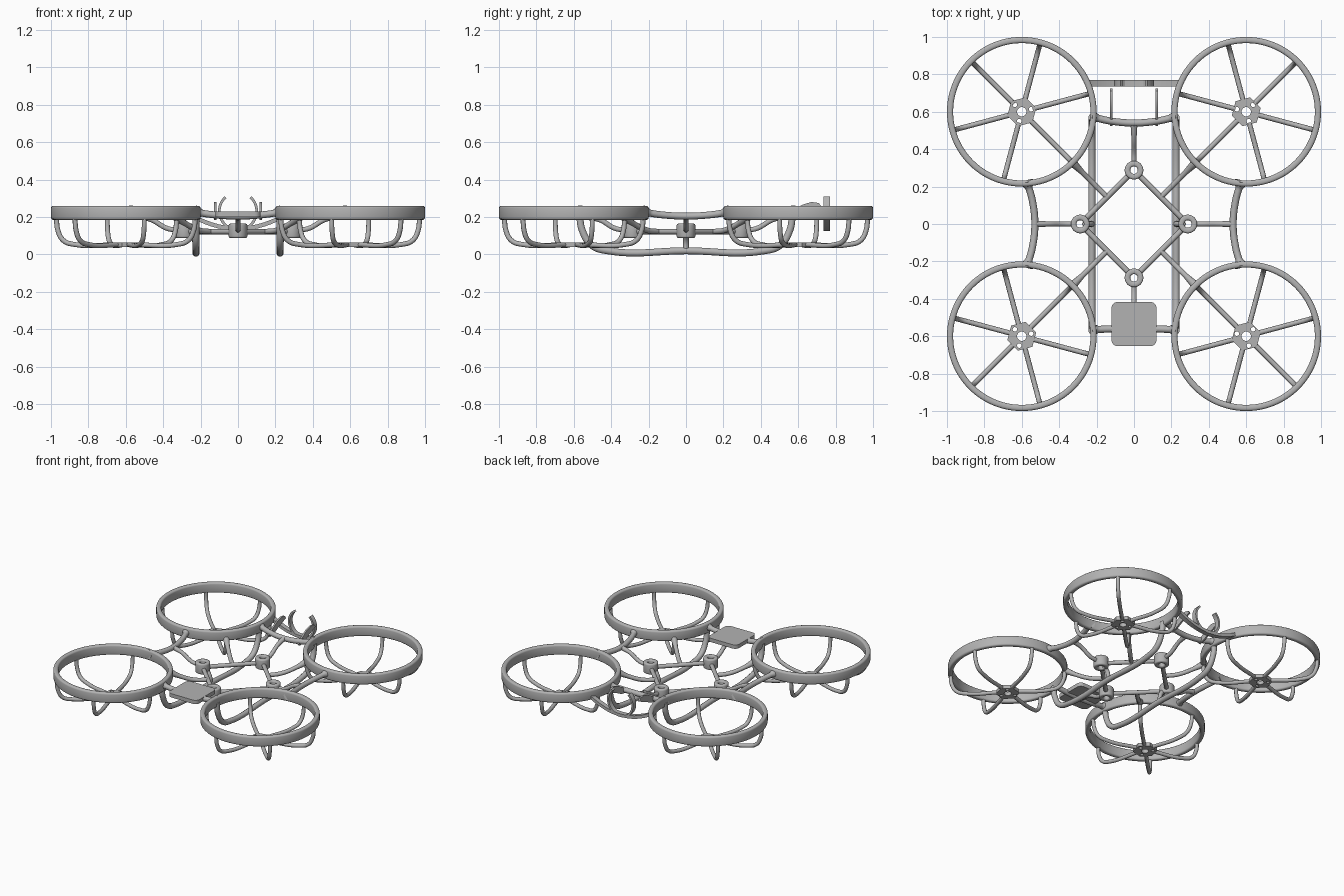
import bpy, bmesh
from math import sin, cos, pi, radians
from mathutils import Vector

old = bpy.data.objects.get("Cube")
if old:
    bpy.data.objects.remove(old, do_unlink=True)

GREY = (0.45, 0.45, 0.45, 1)
mat = bpy.data.materials.new("matte grey")
mat.use_nodes = True
mat.diffuse_color = GREY
mat.node_tree.nodes["Principled BSDF"].inputs["Base Color"].default_value = GREY


def add(name, mesh):
    """Link a mesh with the grey material and smooth it, keeping edges sharp."""
    ob = bpy.data.objects.new(name, mesh)
    bpy.context.collection.objects.link(ob)
    mesh.materials.clear()
    mesh.materials.append(mat)
    bpy.ops.object.select_all(action="DESELECT")
    ob.select_set(True)
    bpy.context.view_layer.objects.active = ob
    bpy.ops.object.shade_smooth_by_angle(angle=radians(40))
    return ob


def from_curve(name, curve):
    tmp = bpy.data.objects.new(name, curve)
    bpy.context.collection.objects.link(tmp)
    bpy.context.view_layer.update()
    deps = bpy.context.evaluated_depsgraph_get()
    mesh = bpy.data.meshes.new_from_object(tmp.evaluated_get(deps))
    bpy.data.objects.remove(tmp, do_unlink=True)
    return add(name, mesh)


def tube(name, pts, r=0.016, flare=(1, 1), closed=False):
    """Round bar through points, optionally wider at its two ends."""
    cu = bpy.data.curves.new(name, "CURVE")
    cu.dimensions = "3D"
    cu.bevel_depth, cu.bevel_resolution = r, 3
    cu.resolution_u, cu.use_fill_caps = 8, True
    sp = cu.splines.new("BEZIER")
    sp.bezier_points.add(len(pts) - 1)
    sp.use_cyclic_u = closed
    for bp, p in zip(sp.bezier_points, pts):
        bp.co = p
        bp.handle_left_type = bp.handle_right_type = "AUTO"
    sp.bezier_points[0].radius, sp.bezier_points[-1].radius = flare
    return from_curve(name, cu)


def circle(r, n, cx=0, cy=0, start=0):
    return [(cx + r * cos(start + 2 * pi * i / n), cy + r * sin(start + 2 * pi * i / n))
            for i in range(n)]


def plate(name, loops, loc, half, bevel=0.0):
    """Flat plate; the first loop is the outline, the others are holes."""
    cu = bpy.data.curves.new(name, "CURVE")
    cu.dimensions, cu.fill_mode = "2D", "BOTH"
    cu.extrude, cu.bevel_depth, cu.offset = half - bevel, bevel, -bevel
    cu.bevel_resolution = 2
    for loop in loops:
        sp = cu.splines.new("POLY")
        sp.points.add(len(loop) - 1)
        sp.use_cyclic_u = True
        for p, (x, y) in zip(sp.points, loop):
            p.co = (x, y, 0, 1)
    ob = from_curve(name, cu)
    ob.location = loc
    return ob


def lathe(name, profile, loc, n=96):
    """Closed (radius, height) profile turned around a vertical axis."""
    bm = bmesh.new()
    rings = [[bm.verts.new((r * cos(2 * pi * i / n), r * sin(2 * pi * i / n), z))
              for r, z in profile] for i in range(n)]
    m = len(profile)
    for i in range(n):
        a, b = rings[i], rings[(i + 1) % n]
        for j in range(m):
            k = (j + 1) % m
            bm.faces.new((a[j], b[j], b[k], a[k]))
    bmesh.ops.recalc_face_normals(bm, faces=bm.faces)
    me = bpy.data.meshes.new(name)
    bm.to_mesh(me)
    bm.free()
    ob = add(name, me)
    ob.location = loc
    return ob


def prism(name, outline, axis):
    """Extrude a 3D outline along a vector."""
    bm = bmesh.new()
    face = bm.faces.new([bm.verts.new(p) for p in outline])
    ext = bmesh.ops.extrude_face_region(bm, geom=[face])
    vs = [v for v in ext["geom"] if isinstance(v, bmesh.types.BMVert)]
    bmesh.ops.translate(bm, verts=vs, vec=axis)
    bmesh.ops.recalc_face_normals(bm, faces=bm.faces)
    me = bpy.data.meshes.new(name)
    bm.to_mesh(me)
    bm.free()
    return add(name, me)


def rounded_box(r_in, r_out, z0, z1, c):
    """Cross-section rectangle with rounded corners."""
    corners = [(r_out - c, z1 - c, 0), (r_in + c, z1 - c, 1),
               (r_in + c, z0 + c, 2), (r_out - c, z0 + c, 3)]
    return [(x + c * cos(pi / 2 * (q + t / 3)), z + c * sin(pi / 2 * (q + t / 3)))
            for x, z, q in corners for t in range(4)]


# Four guarded rotors: ring, curved spokes and drilled hub
for sx, side in ((1, "left"), (-1, "right")):
    for sy, end in ((1, "back"), (-1, "front")):
        tag = f"{end}_{side}"
        cx, cy = 0.6 * sx, 0.6 * sy
        lathe(f"guard_ring_{tag}", rounded_box(0.367, 0.4, 0.185, 0.26, 0.012), (cx, cy, 0))
        for k in range(6):
            a = radians(45 + 60 * k)
            dx, dy = cos(a) * sx, sin(a) * sy
            spoke = [(0.384, 0.2), (0.376, 0.13), (0.345, 0.075), (0.28, 0.053), (0.06, 0.052)]
            tube(f"spoke_{tag}_{k + 1}",
                 [(cx + dx * r, cy + dy * r, z) for r, z in spoke], 0.0135)
        holes = [circle(0.012, 16, *p) for p in circle(0.052, 3, start=radians(45 if sx > 0 else 15))]
        plate(f"hub_{tag}", [circle(0.08, 6, start=radians(15)), circle(0.025, 24)] + holes,
              (cx, cy, 0.052), 0.013)
        # Diagonal arm from the centre frame to the ring
        arm = [(0.145, 0.122), (0.21, 0.13), (0.28, 0.165), (0.335, 0.205)]
        tube(f"diagonal_arm_{tag}", [(sx * d, sy * d, z) for d, z in arm], 0.015, (1, 1.6))

# Square centre frame with a drilled boss on each corner
corners = [Vector((0.288, 0, 0.122)), Vector((0, 0.288, 0.122)),
           Vector((-0.288, 0, 0.122)), Vector((0, -0.288, 0.122))]
for i, p in enumerate(corners):
    q = corners[(i + 1) % 4]
    d = (q - p).normalized() * 0.035
    tube(f"frame_bar_{i + 1}", [p + d, q - d], 0.015)
    lathe(f"frame_boss_{i + 1}", rounded_box(0.02, 0.05, 0.088, 0.165, 0.01), (p.x, p.y, 0), 40)
    # Rising arm from the boss out to the cross tube
    u = p.to_2d().normalized()
    reach = 0.53 if u.x or u.y > 0 else 0.55
    tube(f"boss_arm_{i + 1}", [(u.x * r, u.y * r, z) for r, z in
         ((0.325, 0.13), (0.38, 0.14), (0.46, 0.185), (reach, 0.205))], 0.014, (1, 1.3))

# Cross tubes joining neighbouring rings, flared at their ends
for name, end, mid, swap, s in (("left", 0.575, 0.53, True, 1), ("right", 0.575, 0.53, True, -1),
                                ("back", 0.575, 0.54, False, 1), ("front", 0.565, 0.56, False, -1)):
    pts = []
    for t in (-0.228, -0.19, -0.12, 0, 0.12, 0.19, 0.228):
        f = (abs(t) / 0.228) ** 2
        o = s * (mid + (end - mid) * f)
        z = 0.205 + 0.022 * f
        pts.append((o, t, z) if swap else (t, o, z))
    tube(f"cross_tube_{name}", pts, 0.019, (1.9, 1.9))

# Landing skids with a centre strut
for sx, side in ((1, "left"), (-1, "right")):
    half = [(0.57, 0.215), (0.555, 0.13), (0.505, 0.05), (0.42, 0.02)]
    path = [(-y, z) for y, z in half] + [(0, 0.02)] + [(y, z) for y, z in reversed(half)]
    tube(f"skid_{side}", [(0.225 * sx, y, z) for y, z in path], 0.0195)
    tube(f"skid_strut_{side}", [(0.225 * sx, 0, 0.02), (0.23 * sx, 0, 0.07),
                               (0.265 * sx, 0, 0.12)], 0.015)

# Front mounting pad with rounded corners
pad = []
for q, (x, y) in enumerate(((1, 1), (-1, 1), (-1, -1), (1, -1))):
    pad += [(x * 0.088 + 0.032 * cos(pi / 2 * (q + t / 6)),
             y * 0.086 + 0.032 * sin(pi / 2 * (q + t / 6))) for t in range(7)]
plate("mounting_pad", [pad], (0, -0.535, 0.215), 0.014)


def strip(name, centre, thick):
    """Band following an x-z path, extruded in y."""
    outer, inner = [], []
    for i, p in enumerate(centre):
        t = (centre[min(i + 1, len(centre) - 1)] - centre[max(i - 1, 0)]).normalized()
        n = Vector((-t.y, t.x)) * thick / 2
        outer.append(p + n)
        inner.append(p - n)
    prism(name, [(p.x, 0.735, p.y) for p in outer + inner[::-1]], (0, 0.035, 0))


# Rear sagging band and open cradle
strip("rear_band", [Vector((x, 0.138 + 0.072 * (x / 0.25) ** 2))
                    for x in [-0.25 + 0.5 * i / 24 for i in range(25)]], 0.022)
strip("cradle", [Vector((0.1 * sin(a), 0.232 - 0.1 * cos(a)))
                 for a in [radians(-138 + 276 * i / 36) for i in range(37)]], 0.014)

# Thin hooks beside the cradle
hook = [(0.525, 0.2), (0.57, 0.235), (0.62, 0.265), (0.67, 0.281), (0.71, 0.275),
        (0.725, 0.255), (0.69, 0.24), (0.64, 0.22), (0.59, 0.195), (0.54, 0.185)]
for s, side in ((1, "left"), (-1, "right")):
    prism(f"hook_{side}", [(0.115 * s, y, z) for y, z in hook], (0.012 * s, 0, 0))
